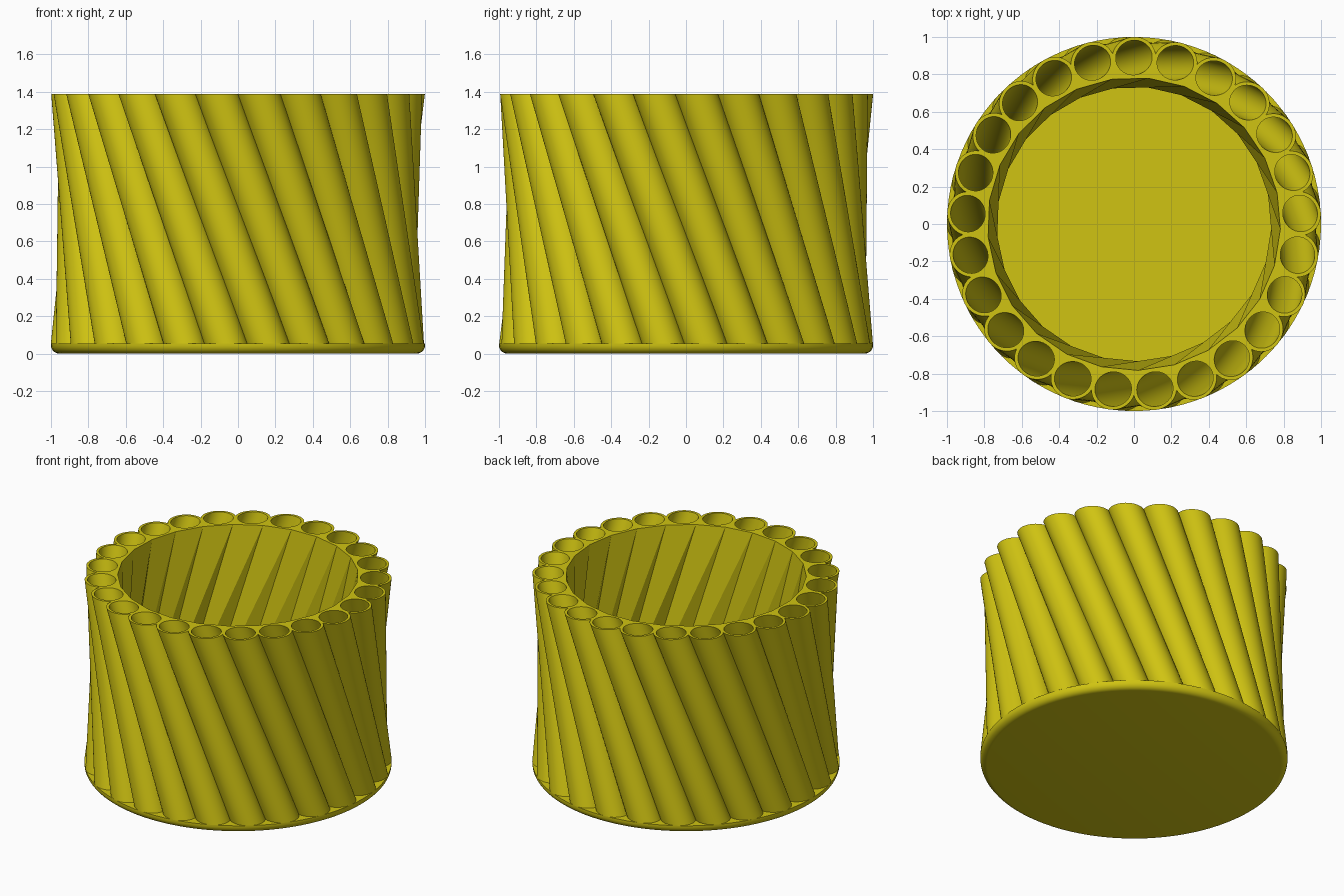
import bpy, bmesh, math
from mathutils import Vector

if "Cube" in bpy.data.objects:
    bpy.data.objects.remove(bpy.data.objects["Cube"], do_unlink=True)

COUNT = 25                          # tubes around the ring
STEP = math.tau / COUNT
FLOOR, TOP = 0.055, 1.388
RING, TUBE_OUT, TUBE_IN = 0.89, 0.11, 0.092
TWIST = math.radians(31.8)

yellow = bpy.data.materials.new("mustard_yellow")
yellow.use_nodes = True
colour = (0.63, 0.55, 0.006, 1)
yellow.diffuse_color = colour
bsdf = next(n for n in yellow.node_tree.nodes if n.type == 'BSDF_PRINCIPLED')
bsdf.inputs["Base Color"].default_value = colour


def polar(r, angle, z):
    return Vector((r * math.cos(angle), r * math.sin(angle), z))


def circle(r, z, n, start=0.0):
    return [polar(r, start + math.tau * i / n, z) for i in range(n)]


def loft(bm, rings, closed=False, caps=False, split=False):
    """Bridge rings of points; closed joins the last ring to the first."""
    rows = [[bm.verts.new(p) for p in ring] for ring in rings]
    n = len(rows[0])
    pairs = list(zip(rows, rows[1:])) + ([(rows[-1], rows[0])] if closed else [])
    for k, (a, b) in enumerate(pairs):
        for i in range(n):
            j = (i + 1) % n
            if split and k % 2 == 0:
                low, high = (a, b) if k == 0 else (b, a)
                bm.faces.new((low[i], low[j], high[i]))
                bm.faces.new((low[j], high[j], high[i]))
            else:
                bm.faces.new((a[i], a[j], b[j], b[i]))
    if caps:
        bm.faces.new(rows[0])
        bm.faces.new(rows[-1])


def finish(bm, name, smooth=True):
    bmesh.ops.recalc_face_normals(bm, faces=bm.faces)
    mesh = bpy.data.meshes.new(name)
    bm.to_mesh(mesh)
    bm.free()
    mesh.materials.append(yellow)
    obj = bpy.data.objects.new(name, mesh)
    bpy.context.collection.objects.link(obj)
    bpy.ops.object.select_all(action='DESELECT')
    obj.select_set(True)
    bpy.context.view_layer.objects.active = obj
    if smooth:
        bpy.ops.object.shade_smooth_by_angle(angle=math.radians(30))
    return obj


def slanted_section(index, r, z, n=48):
    """Level slice through one straight leaning tube."""
    angle = math.pi / 2 + index * STEP
    top, low = polar(RING, angle, TOP), polar(RING, angle + TWIST, FLOOR)
    axis = top - low
    centre = low + axis * ((z - FLOOR) / (TOP - FLOOR))
    lean = Vector((axis.x, axis.y, 0))
    stretch = axis.length / axis.z
    lean.normalize()
    side = Vector((-lean.y, lean.x, 0))
    return [centre + lean * (r * stretch * math.cos(math.tau * i / n))
            + side * (r * math.sin(math.tau * i / n)) for i in range(n)]


# Base disc with a rounded lower edge
bm = bmesh.new()
ROUND = 0.045
rings = [circle(1 - ROUND + ROUND * math.sin(t), ROUND - ROUND * math.cos(t), 96)
         for t in [math.pi / 2 * k / 6 for k in range(7)]]
loft(bm, rings + [circle(1, FLOOR, 96)], caps=True)
finish(bm, "base_disc")

# Leaning hollow tubes
bm = bmesh.new()
for k in range(COUNT):
    loft(bm, [slanted_section(k, TUBE_OUT, FLOOR), slanted_section(k, TUBE_OUT, TOP),
              slanted_section(k, TUBE_IN, TOP), slanted_section(k, TUBE_IN, FLOOR)],
         closed=True)
finish(bm, "leaning_tubes")

# Faceted twisted wall joining the tubes on the inside
bm = bmesh.new()
WALL_TWIST = 2 * STEP
START = math.pi / 2 - math.radians(5.7)
INNER = 0.783
loft(bm, [circle(RING, FLOOR, COUNT, START + WALL_TWIST), circle(RING, TOP, COUNT, START),
          circle(INNER, TOP, COUNT, START), circle(INNER, FLOOR, COUNT, START + WALL_TWIST)],
     closed=True, split=True)
wall = finish(bm, "inner_wall", smooth=False)

# Open the wall where the tubes pass through it
bm = bmesh.new()
for k in range(COUNT):
    loft(bm, [slanted_section(k, 0.098, FLOOR - 0.02), slanted_section(k, 0.098, TOP + 0.02)],
         caps=True)
cutter = finish(bm, "bore_cutter", smooth=False)
cutter.hide_render = True
cut = wall.modifiers.new("bores", 'BOOLEAN')
cut.operation = 'DIFFERENCE'
cut.solver = 'EXACT'
cut.object = cutter
bpy.context.view_layer.objects.active = wall
bpy.ops.object.modifier_apply(modifier=cut.name)
bpy.data.objects.remove(cutter, do_unlink=True)
